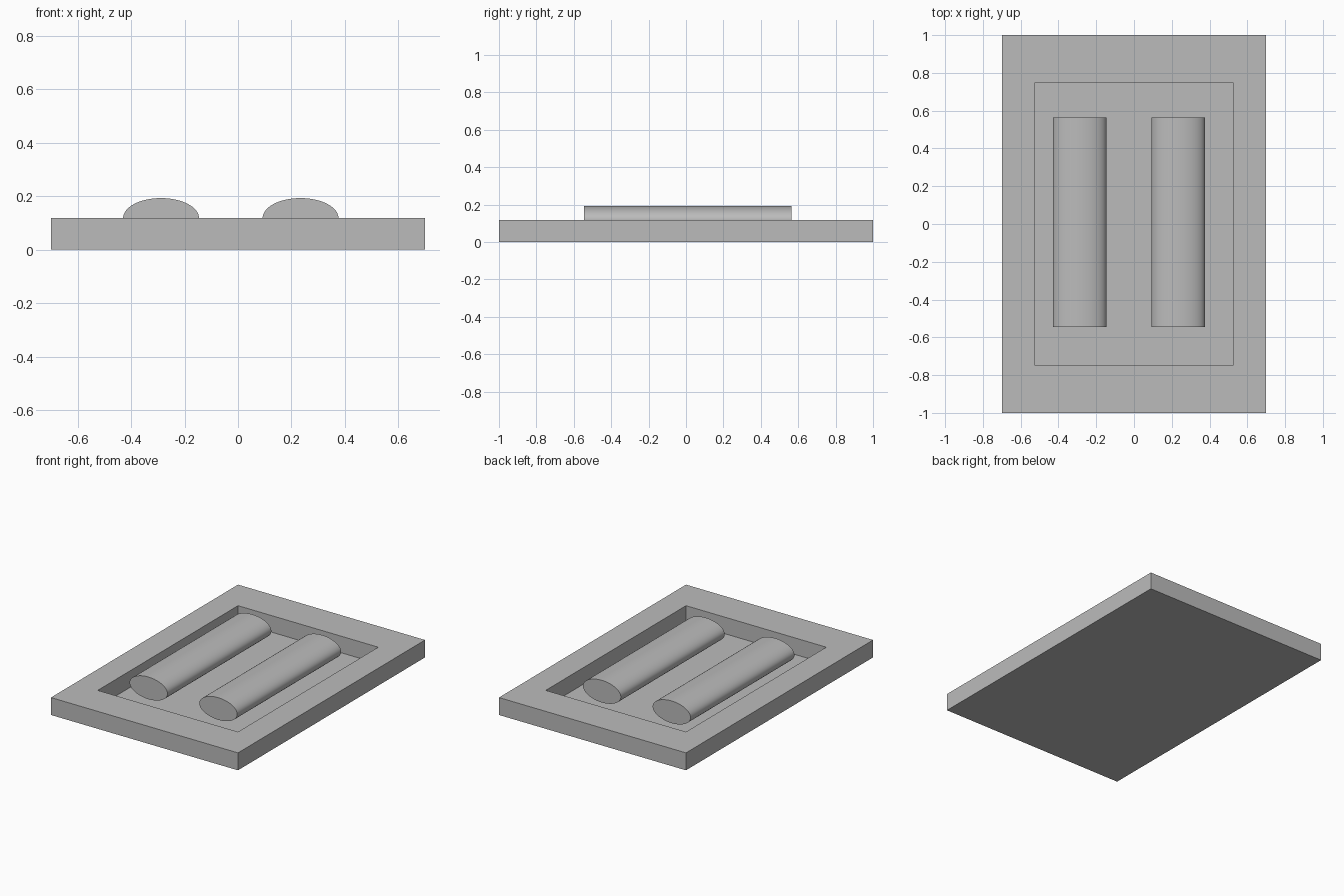
import bpy
import bmesh
from math import radians
from mathutils import Matrix, Vector

default = bpy.data.objects.get("Cube")
if default:
    bpy.data.objects.remove(default, do_unlink=True)

# Shared grey finish
grey = bpy.data.materials.new("plain grey")
grey.use_nodes = True
colour = (0.5, 0.5, 0.5, 1.0)
grey.diffuse_color = colour
grey.node_tree.nodes["Principled BSDF"].inputs["Base Color"].default_value = colour

WIDTH, LENGTH, HEIGHT = 1.4, 2.0, 0.118
FLOOR = 0.006
OPENING = 0.75


def add_object(name, bm):
    bmesh.ops.recalc_face_normals(bm, faces=bm.faces)
    mesh = bpy.data.meshes.new(name)
    bm.to_mesh(mesh)
    bm.free()
    mesh.materials.append(grey)
    obj = bpy.data.objects.new(name, mesh)
    bpy.context.collection.objects.link(obj)
    return obj


def make_tray():
    """Solid block whose top face is inset and sunk into a deep recess."""
    bm = bmesh.new()
    size = Matrix.Diagonal((WIDTH, LENGTH, HEIGHT, 1))
    bmesh.ops.create_cube(bm, size=1, matrix=Matrix.Translation((0, 0, HEIGHT / 2)) @ size)
    top = max(bm.faces, key=lambda f: f.calc_center_median().z)
    # Rim
    bmesh.ops.inset_region(bm, faces=[top], thickness=0.1)
    for v in top.verts:
        v.co.x = WIDTH / 2 * OPENING * (1 if v.co.x > 0 else -1)
        v.co.y = LENGTH / 2 * OPENING * (1 if v.co.y > 0 else -1)
    # Recess walls and floor
    sunk = bmesh.ops.extrude_discrete_faces(bm, faces=[top])["faces"][0]
    bmesh.ops.translate(bm, verts=sunk.verts, vec=Vector((0, 0, FLOOR - HEIGHT)))
    add_object("tray", bm)


def make_roller(name, x):
    """Flattened cylinder lying lengthwise, half above the rim."""
    bm = bmesh.new()
    place = (Matrix.Translation((x, 0.01, HEIGHT))
             @ Matrix.Diagonal((0.142, 1.11, 0.075, 1))
             @ Matrix.Rotation(radians(90), 4, "X"))
    bmesh.ops.create_cone(bm, cap_ends=True, segments=64, radius1=1, radius2=1,
                          depth=1, matrix=place)
    obj = add_object(name, bm)
    bpy.ops.object.select_all(action="DESELECT")
    obj.select_set(True)
    bpy.context.view_layer.objects.active = obj
    bpy.ops.object.shade_smooth_by_angle(angle=radians(40))


make_tray()
for name, x in (("right_roller", -0.288), ("left_roller", 0.234)):
    make_roller(name, x)
